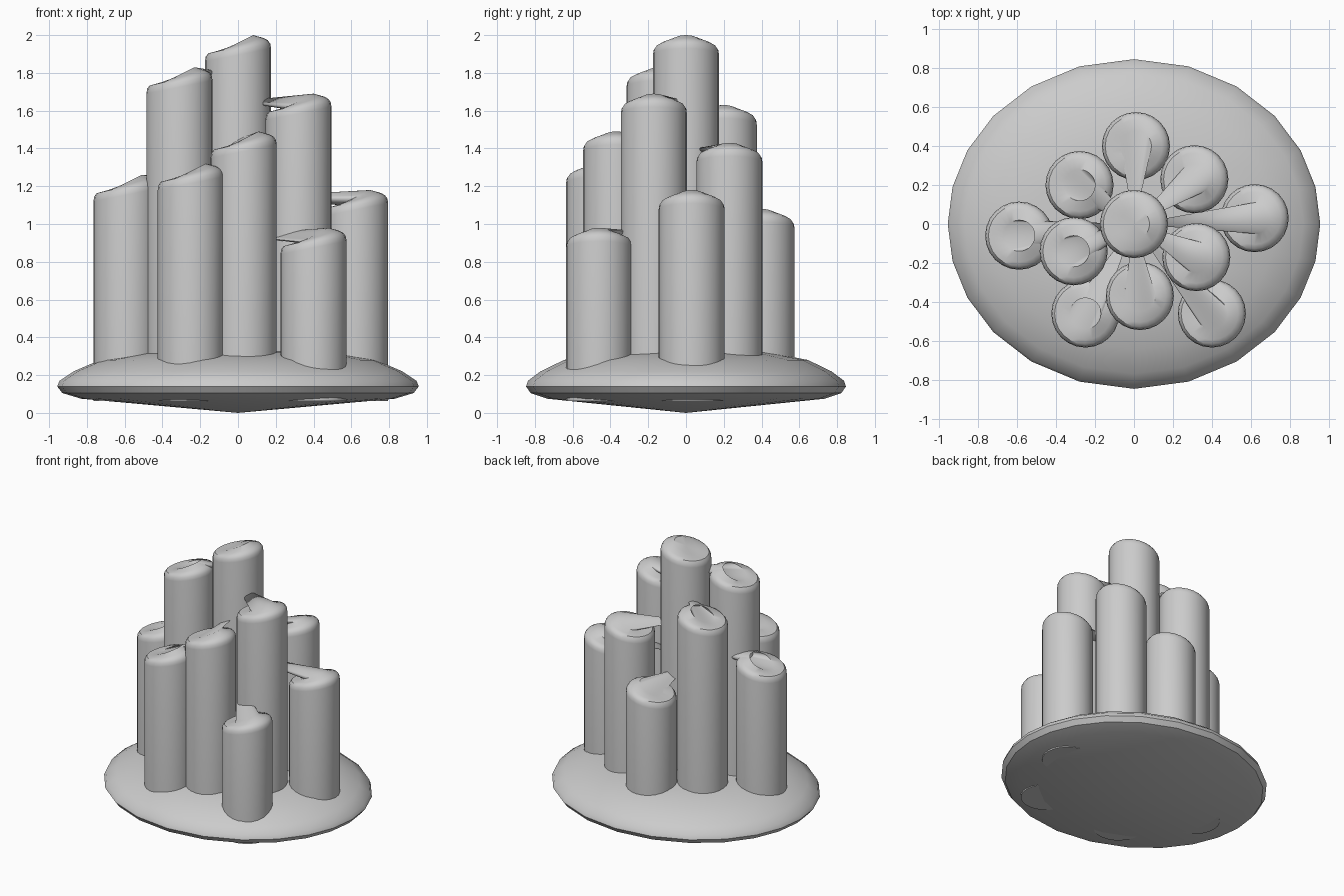
import bpy
import bmesh
from math import sin, cos, pi, radians

cube = bpy.data.objects.get("Cube")
if cube:
    bpy.data.objects.remove(cube, do_unlink=True)

grey = bpy.data.materials.new("plain grey")
grey.use_nodes = True
color = (0.6, 0.6, 0.6, 1)
grey.diffuse_color = color
grey.node_tree.nodes["Principled BSDF"].inputs["Base Color"].default_value = color

SIDES = 24


def loft(name, rings, start=None, end=None):
    """Skin a stack of vertex rings, closing either end with a fan to a point."""
    bm = bmesh.new()
    loops = [[bm.verts.new(p) for p in ring] for ring in rings]
    for low, high in zip(loops, loops[1:]):
        for i in range(SIDES):
            j = (i + 1) % SIDES
            bm.faces.new((low[i], low[j], high[j], high[i]))
    for loop, tip in ((loops[0], start), (loops[-1], end)):
        if tip:
            v = bm.verts.new(tip)
            for i in range(SIDES):
                j = (i + 1) % SIDES
                tri = (loop[i], loop[j], v)
                bm.faces.new(tri if tip is end else tri[::-1])
    mesh = bpy.data.meshes.new(name)
    bm.to_mesh(mesh)
    bm.free()
    mesh.materials.append(grey)
    ob = bpy.data.objects.new(name, mesh)
    bpy.context.collection.objects.link(ob)
    bpy.ops.object.select_all(action="DESELECT")
    ob.select_set(True)
    bpy.context.view_layer.objects.active = ob
    bpy.ops.object.shade_smooth_by_angle(angle=radians(35))
    return ob


def oval(r, z):
    """Oval ring, a little wider than deep."""
    ring = []
    for i in range(SIDES):
        t = 2 * pi * i / SIDES
        t -= 0.07 * sin(2 * t)
        ring.append((r * cos(t), 0.885 * r * sin(t), z))
    return ring


def tilted(x, y, r, z, slope):
    """Round ring that rises toward +x."""
    angles = [2 * pi * i / SIDES for i in range(SIDES)]
    return [(x + r * cos(a), y + r * sin(a), z + slope * r * cos(a)) for a in angles]


# Rounded oval base with a shallow conical underside
base_profile = [(0.83, 0.075), (0.93, 0.105), (0.957, 0.14), (0.945, 0.17),
                (0.87, 0.22), (0.73, 0.28), (0.5, 0.32), (0.25, 0.333)]
loft("base", [oval(r, z) for r, z in base_profile], (0, 0, 0), (0, 0, 0.335))

# Columns: position and height
columns = [
    (0, 0, 2.0), (0.01, 0.40, 1.08), (-0.28, 0.20, 1.63), (0.31, 0.23, 1.43),
    (0.62, 0.03, 1.18), (-0.59, -0.06, 1.26), (-0.31, -0.14, 1.83),
    (0.32, -0.17, 1.69), (0.03, -0.37, 1.49), (-0.25, -0.46, 1.32),
    (0.40, -0.46, 0.98),
]

# Rounded slanted cap: radius, drop below the peak, slope
cap_profile = [(0.175, 0.105, 0.2), (0.171, 0.08, 0.2), (0.158, 0.062, 0.22),
               (0.135, 0.053, 0.28), (0.08, 0.04, 0.5)]

# Each cap centre is drawn out as a spout that tapers to the middle axis
for n, (x, y, h) in enumerate(columns):
    rings = [tilted(x, y, 0.175, 0.062, 0)]
    rings += [tilted(x, y, r, h - drop, s) for r, drop, s in cap_profile]
    loft(f"column_{n + 1}", rings, (x, y, 0.062), (0, 0, h - 0.04))
